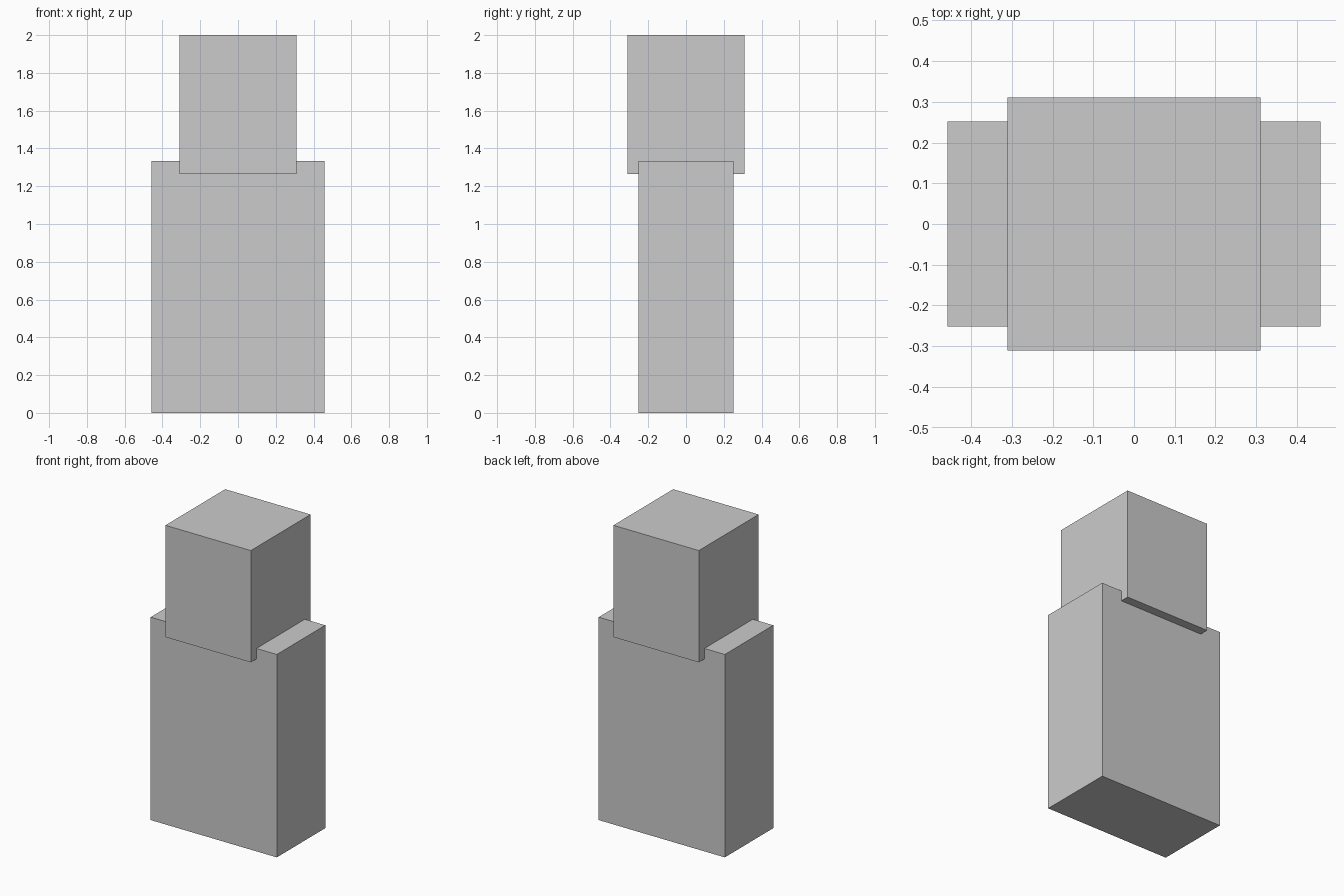
import bpy

if "Cube" in bpy.data.objects:
    bpy.data.objects.remove(bpy.data.objects["Cube"])


def box(name, width, depth, bottom, top):
    """Box centred on x and y, spanning bottom to top in z."""
    bpy.ops.mesh.primitive_cube_add(size=1, location=(0, 0, (bottom + top) / 2))
    obj = bpy.context.object
    obj.name = name
    obj.scale = (width, depth, top - bottom)
    bpy.ops.object.transform_apply(location=False, rotation=False, scale=True)
    return obj


# Wide, shallow lower block
box("body", 0.917, 0.503, 0.0, 1.334)

# Square upper block, sunk slightly into the body
box("head", 0.621, 0.621, 1.265, 2.0)
